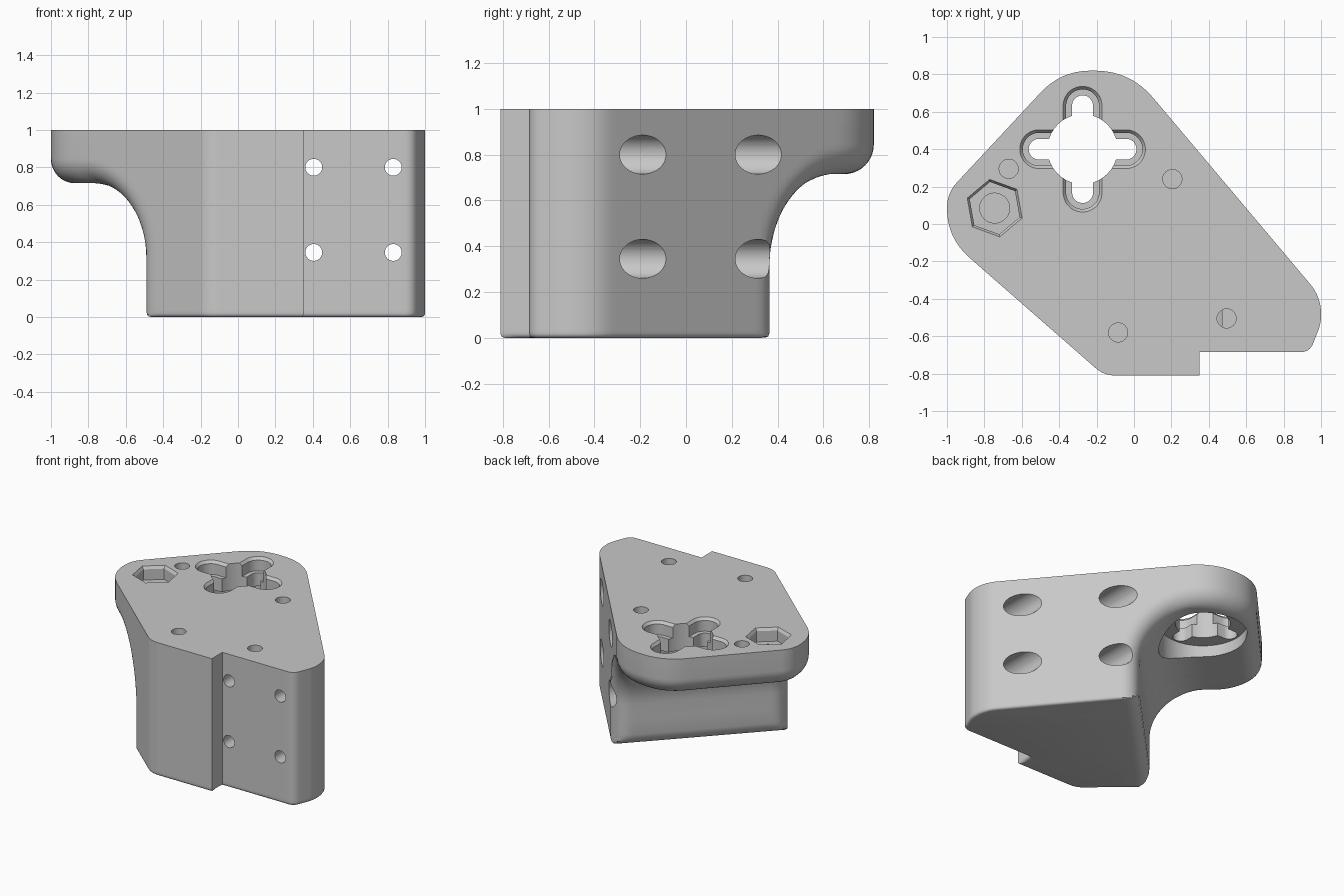
import bpy
import bmesh
import math
from mathutils import Vector

if "Cube" in bpy.data.objects:
    bpy.data.objects.remove(bpy.data.objects["Cube"])

grey = bpy.data.materials.new("plain grey")
grey.use_nodes = True
grey.diffuse_color = (0.58, 0.58, 0.58, 1)
grey.node_tree.nodes["Principled BSDF"].inputs["Base Color"].default_value = grey.diffuse_color


def loft(name, rings):
    """Closed solid through rings of 3D points that all have the same count."""
    bm = bmesh.new()
    loops = [[bm.verts.new(p) for p in ring] for ring in rings]
    n = len(loops[0])
    for low, high in zip(loops, loops[1:]):
        for i in range(n):
            j = (i + 1) % n
            bm.faces.new((low[i], low[j], high[j], high[i]))
    bm.faces.new(loops[0])
    bm.faces.new(loops[-1])
    bmesh.ops.recalc_face_normals(bm, faces=bm.faces)
    mesh = bpy.data.meshes.new(name)
    bm.to_mesh(mesh)
    bm.free()
    mesh.materials.append(grey)
    obj = bpy.data.objects.new(name, mesh)
    bpy.context.collection.objects.link(obj)
    return obj


# Plan outline: corner x, corner y, rounding length
CORNERS = [(-0.16, -0.81, 0.06), (-1, -0.075, 0.16), (-1, 0.165, 0.08),
           (-0.39, 0.82, 0.16), (-0.02, 0.82, 0.19), (1, -0.39, 0.09),
           (1, -0.53, 0.04), (0.94, -0.685, 0.05), (0.35, -0.685, 0),
           (0.35, -0.81, 0)]


def outline(step=0.035, bend=8):
    pts = []
    count = len(CORNERS)
    for k in range(count):
        before, here, after = (Vector(CORNERS[(k + o) % count][:2]) for o in (-1, 0, 1))
        size = CORNERS[k][2]
        a = here + (before - here).normalized() * size
        b = here + (after - here).normalized() * size
        # straight run from the previous corner
        if pts:
            start = pts[-1]
            runs = max(1, round((a - start).length / step))
            pts += [start.lerp(a, i / runs) for i in range(1, runs)]
        if size == 0:
            pts.append(here)
        else:
            for i in range(bend + 1):
                t = i / bend
                pts.append(a.lerp(here, t).lerp(here.lerp(b, t), t))
    runs = round((pts[0] - pts[-1]).length / step)
    last = pts[-1]
    return pts + [last.lerp(pts[0], i / runs) for i in range(1, runs)]


def rounded(a, b, r):
    """Rounded intersection of two signed distances."""
    return min(max(a, b), -r) + math.hypot(max(a + r, 0), max(b + r, 0))


# Body: the outline with a rounded scoop taken from under the back left
CORE = Vector((0.15, -0.3))
BACK = Vector((-1.04, 1)).normalized()
WALL, UNDER = 0.065, 0.715


def outside(p, wall, z):
    scoop = -rounded(WALL - BACK.dot(p), z - UNDER, 0.4)
    return max(rounded(wall, scoop, 0.13), rounded(wall, -z, 0.02), rounded(scoop, -z, 0.09))


def body_ring(pts, z):
    ring = []
    for i, p in enumerate(pts):
        tangent = (pts[(i + 1) % len(pts)] - pts[i - 1]).normalized()
        reach = p - CORE
        depth = abs(tangent.cross(reach))
        lo, hi = 0.0, 1.0
        if outside(p, 0, z) <= 1e-7:
            lo = 1.0
        else:
            for _ in range(22):
                t = (lo + hi) / 2
                if outside(CORE + reach * t, (t - 1) * depth, z) <= 1e-7:
                    lo = t
                else:
                    hi = t
        q = CORE + reach * lo
        ring.append((q.x, q.y, z))
    return ring


levels = [0, 0.002, 0.006, 0.012, 0.02, 0.035, 0.06, 0.09, 0.2]
levels += [UNDER - 0.4 * (1 - math.sin(math.radians(a))) for a in range(0, 90, 5)]
levels += [UNDER - 0.0001]
levels += [UNDER + 0.0001 + 0.13 * (1 - math.cos(math.radians(a))) for a in range(0, 91, 9)]
levels += [1]
plan = outline()
body = loft("bracket_body", [body_ring(plan, z) for z in levels])

# Cutters
cutters = []


def circle(x, y, r, n=40, turn=0.0):
    return [(x + r * math.cos(turn + math.tau * i / n),
             y + r * math.sin(turn + math.tau * i / n)) for i in range(n)]


def slot(x, y, half, r, upright):
    pts = []
    for u, v in circle(0, 0, r, 32, math.tau / 64):
        u += math.copysign(half, u)
        pts.append((x + v, y + u) if upright else (x + u, y + v))
    return pts


def cut_down(name, *rings):
    """Upright cutter from (plan points, height) pairs."""
    cutters.append(loft(name, [[(x, y, z) for x, y in pts] for pts, z in rings]))


def cut_back(name, x, z, r, y0, y1):
    """Round cutter running front to back."""
    cutters.append(loft(name, [[(u, y, v) for u, v in circle(x, z, r)] for y in (y0, y1)]))


TOP = 1.05

# Cross shaped opening with a stepped recess and a round pocket below
cx, cy = -0.275, 0.4
cut_down("pocket_cutter", (circle(cx, cy, 0.3, 64), 0.1), (circle(cx, cy, 0.3, 64), 0.8))
for upright in (False, True):
    wide, inner, thin = (slot(cx, cy, 0.232, r, upright) for r in (0.104, 0.088, 0.056))
    cut_down("recess_cutter", (inner, 0.9), (inner, 0.98), (wide, 1), (wide, TOP))
    cut_down("slot_cutter", (thin, 0.7), (thin, TOP))
cut_down("centre_cutter", (circle(cx, cy, 0.187), 0.7), (circle(cx, cy, 0.187), TOP))

# Hexagonal pocket with a blind hole
hx, hy, turn = -0.745, 0.085, math.radians(40)
hexes = [circle(hx, hy, r, 6, turn) for r in (0.142, 0.156)]
cut_down("hex_cutter", (hexes[0], 0.9), (hexes[0], 0.98), (hexes[1], 1), (hexes[1], TOP))
cut_down("hex_hole_cutter", (circle(hx, hy, 0.08), 0.79), (circle(hx, hy, 0.08), 0.95))

# Blind pin holes in the top
for x, y in ((-0.67, 0.295), (0.205, 0.24), (-0.085, -0.58), (0.495, -0.505)):
    cut_down("pin_cutter", (circle(x, y, 0.051), 0.855), (circle(x, y, 0.051), TOP))

# Counterbored bolt holes from front to back
for x in (0.405, 0.83):
    for z in (0.345, 0.8):
        cut_back("bolt_cutter", x, z, 0.045, -1, 1)
        cut_back("counterbore_cutter", x, z, 0.085, -0.58, 1)

bpy.ops.object.select_all(action="DESELECT")
bpy.context.view_layer.objects.active = body
body.select_set(True)
for cutter in cutters:
    cutter.hide_render = True
    mod = body.modifiers.new("cut", "BOOLEAN")
    mod.operation = "DIFFERENCE"
    mod.solver = "EXACT"
    mod.object = cutter
    bpy.ops.object.modifier_apply(modifier=mod.name)
for cutter in cutters:
    bpy.data.objects.remove(cutter)
bpy.ops.object.shade_smooth_by_angle(angle=math.radians(30))
